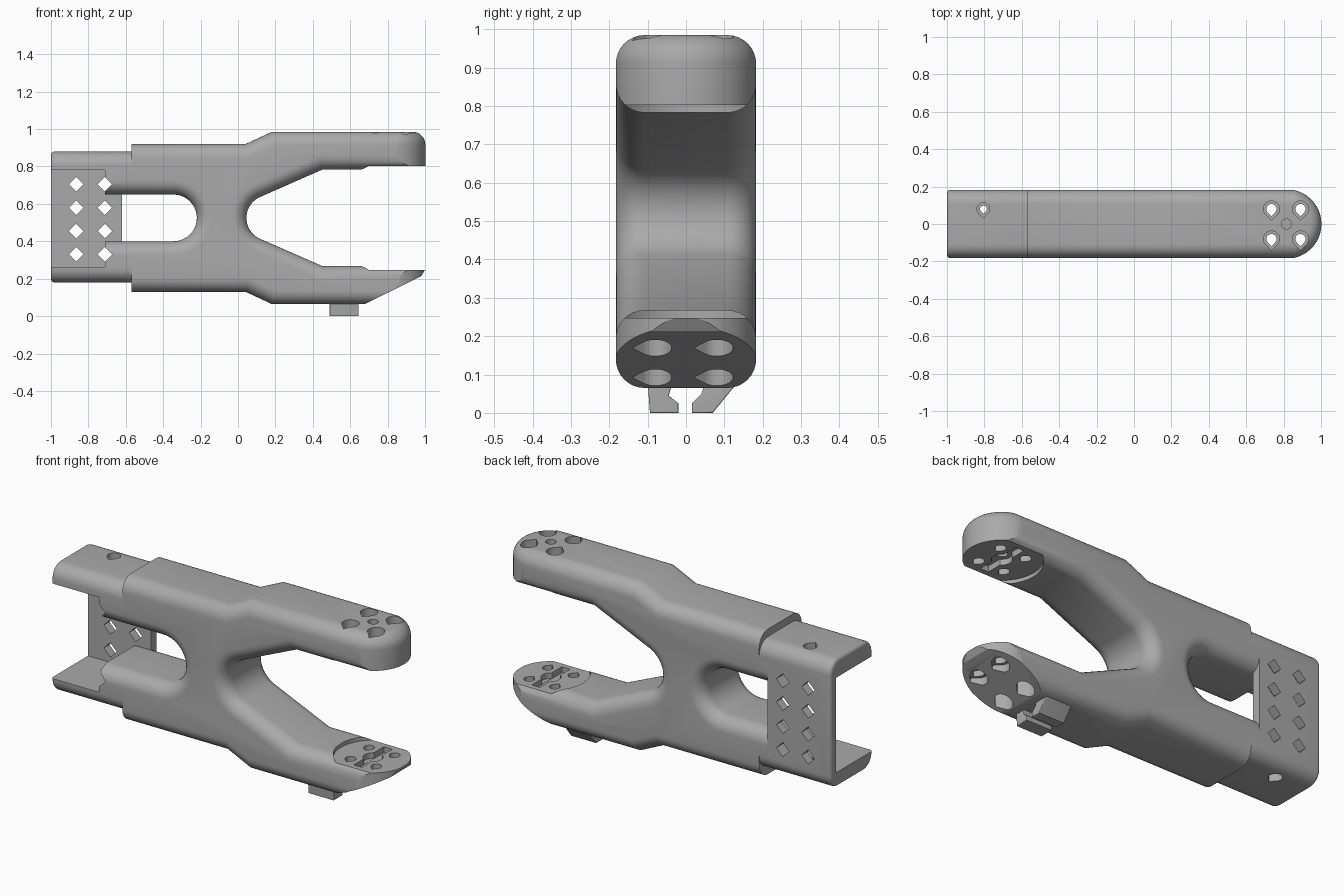
import bpy, bmesh
from math import sin, cos, pi, radians
from mathutils import Vector

cube = bpy.data.objects.get("Cube")
if cube:
    bpy.data.objects.remove(cube, do_unlink=True)

grey = bpy.data.materials.new("plain_grey")
grey.use_nodes = True
grey.diffuse_color = (0.4, 0.4, 0.4, 1)
grey.node_tree.nodes["Principled BSDF"].inputs["Base Color"].default_value = (0.4, 0.4, 0.4, 1)

HW = 0.183      # half width
MID = 0.525     # mid height
R = 0.075       # edge rounding


def arc(cx, cy, r, a0, a1, n=16):
    return [(cx + r * cos(radians(a0 + (a1 - a0) * i / n)),
             cy + r * sin(radians(a0 + (a1 - a0) * i / n))) for i in range(n + 1)]


def circle(cx, cy, r, n=32):
    return arc(cx, cy, r, 0, 360 - 360 / n, n - 1)


def teardrop(cx, cy, r):
    return arc(cx, cy, r, -45, 225, 20) + [(cx, cy - r * 1.414)]


def rect(x0, y0, x1, y1):
    return [(x0, y0), (x1, y0), (x1, y1), (x0, y1)]


def inset(pts, d):
    """Mitred inset of a counterclockwise outline."""
    out = []
    for i, p in enumerate(pts):
        p, a, b = Vector(p), Vector(pts[i - 1]), Vector(pts[(i + 1) % len(pts)])
        e, f = (p - a).normalized(), (b - p).normalized()
        m, n = Vector((-e.y, e.x)), Vector((-f.y, f.x))
        out.append(p + (m + n) * d / (1 + m.dot(n)))
    return out


def prism(name, pts, axis, lo, hi, r=0):
    """Extrude an outline along an axis, with rims rounded by radius r."""
    place = {"x": lambda u, v, w: (w, u, v),
             "y": lambda u, v, w: (u, w, v),
             "z": lambda u, v, w: (u, v, w)}[axis]
    steps = 8 if r else 0
    levels = []
    for k in range(steps + 1):
        a = pi / 2 * k / steps if r else 0
        levels.append((r * (1 - sin(a)), r * (1 - cos(a))))
    levels = [(d, lo + h) for d, h in levels] + [(d, hi - h) for d, h in reversed(levels)]
    bm = bmesh.new()
    rings = [[bm.verts.new(place(p[0], p[1], w)) for p in inset(pts, d)] for d, w in levels]
    n = len(pts)
    for s, t in zip(rings, rings[1:]):
        for i in range(n):
            j = (i + 1) % n
            bm.faces.new((s[i], s[j], t[j], t[i]))
    bm.faces.new(rings[0][::-1])
    bm.faces.new(rings[-1])
    bmesh.ops.recalc_face_normals(bm, faces=bm.faces)
    mesh = bpy.data.meshes.new(name)
    bm.to_mesh(mesh)
    bm.free()
    mesh.materials.append(grey)
    ob = bpy.data.objects.new(name, mesh)
    bpy.context.collection.objects.link(ob)
    return ob


def boolean(ob, pts, axis, lo, hi, r=0, op="DIFFERENCE"):
    cutter = prism("cutter", pts, axis, lo, hi, r)
    cutter.hide_render = True
    mod = ob.modifiers.new("cut", "BOOLEAN")
    mod.object, mod.operation, mod.solver = cutter, op, "EXACT"
    bpy.context.view_layer.objects.active = ob
    bpy.ops.object.modifier_apply(modifier=mod.name)
    bpy.data.objects.remove(cutter, do_unlink=True)


def flip(pts):
    return [(x, 2 * MID - z) for x, z in reversed(pts)]


def finish(ob):
    bpy.ops.object.select_all(action="DESELECT")
    ob.select_set(True)
    bpy.context.view_layer.objects.active = ob
    bpy.ops.object.shade_smooth_by_angle(angle=radians(28))


# Main body: two jaws and two rear arms joined by a waist
top = [(1.1, 0.985), (0.18, 0.985), (0.04, 0.92), (-0.75, 0.92), (-0.75, 0.65)]
window = arc(-0.345, MID, 0.125, 90, -90, 20)
mouth = [(0.45, 0.268)] + arc(0.167, MID, 0.122, 246, 114, 20) + [(0.45, 0.783)]
profile = top + window + flip(top) + [(1.1, 0.268)] + mouth + [(1.1, 0.783)]
body = prism("main_body", profile, "y", -HW, HW, R)
boolean(body, rect(-1, -0.5, -0.57, 1.5), "y", -1, 1)

# Round nose of both jaws
stadium = [(-1.5, -HW - 0.002)] + arc(0.817, 0, HW + 0.002, -90, 90, 40) + [(-1.5, HW + 0.002)]
boolean(body, stadium, "z", 0.063, 0.987, R - 0.003, "INTERSECT")

# Sloped underside of the lower jaw
boolean(body, [(0.67, -0.1), (1.2, -0.1), (1.2, 0.247), (1.0, 0.247), (0.98, 0.214), (0.67, 0.06)],
        "y", -1, 1)

# Round seats in the jaws, with a cross slot and hub pocket
boolean(body, circle(0.82, 0, 0.2, 64), "z", 0.247, 0.803)
boolean(body, rect(0.79, -0.13, 0.84, 0.13), "z", 0.215, 0.835)
boolean(body, circle(0.815, 0, 0.05), "z", 0.216, 0.834)
boolean(body, circle(0.815, 0, 0.027), "z", 0.7, 1.1)

# Screw holes with wide recesses on the outer sides
for x in (0.735, 0.89):
    for y in (-0.08, 0.08):
        boolean(body, teardrop(x, y, 0.027), "z", -0.1, 1.1)
        boolean(body, teardrop(x, y, 0.043), "z", 0.86, 1.1)
        boolean(body, teardrop(x, y, 0.043), "z", -0.1, 0.19)
finish(body)

# Rear shell: top and bottom walls joined by a back plate
section = []
for cy, cz, a in ((HW, 0.18, -90), (HW, 0.88, 0), (-HW, 0.88, 90), (-HW, 0.18, 180)):
    sy, sz = (1 if cy > 0 else -1), (1 if cz > MID else -1)
    section += arc(cy - sy * R, cz - sz * R, R, a, a + 90, 8)
shell = prism("rear_shell", section, "x", -1, -0.54, 0.02)
boolean(shell, rect(-1.2, 0.262, -0.3, 0.78), "y", -1, 0.135)
boolean(shell, rect(-0.62, 0.26, -0.3, 0.782), "y", -1, 1)
for lo, hi in ((0.84, 1), (0, 0.22)):
    boolean(shell, teardrop(-0.805, 0.08, 0.034), "z", lo, hi)
    boolean(shell, teardrop(-0.805, 0.08, 0.018), "z", lo - 0.15, hi + 0.15)

# Rear arms, which run from the body into the shell
arm = rect(-0.85, 0.65, -0.4, 0.865)
arms = [prism("upper_rear_arm", arm, "y", -HW, HW, R),
        prism("lower_rear_arm", flip(arm), "y", -HW, HW, R)]
for ob in arms:
    boolean(ob, rect(-0.71, -0.5, -0.55, 1.5), "y", -1, 1, 0, "INTERSECT")

# Diamond openings
for z in (0.705, 0.58, 0.455, 0.33):
    for x in (-0.865, -0.712):
        boolean(shell, circle(x, z, 0.039, 4), "y", -1, 1)
    for ob in arms:
        if (z > 0.65 and ob is arms[0]) or (z < 0.4 and ob is arms[1]):
            boolean(ob, circle(-0.712, z, 0.039, 4), "y", -1, 1)
for ob in [shell] + arms:
    finish(ob)

# Cable clip below the lower jaw
straight = [(-0.1, 0.08), (-0.094, 0.0), (-0.02, 0.0), (-0.02, 0.025), (-0.045, 0.045), (-0.035, 0.08)]
slanted = [(0.05, 0.08), (0.04, 0.05), (0.016, 0.025), (0.016, 0.0), (0.07, 0.0), (0.135, 0.08)]
for name, pts in (("straight_clip", straight), ("slanted_clip", slanted)):
    finish(prism(name, pts, "x", 0.49, 0.645, 0.004))
